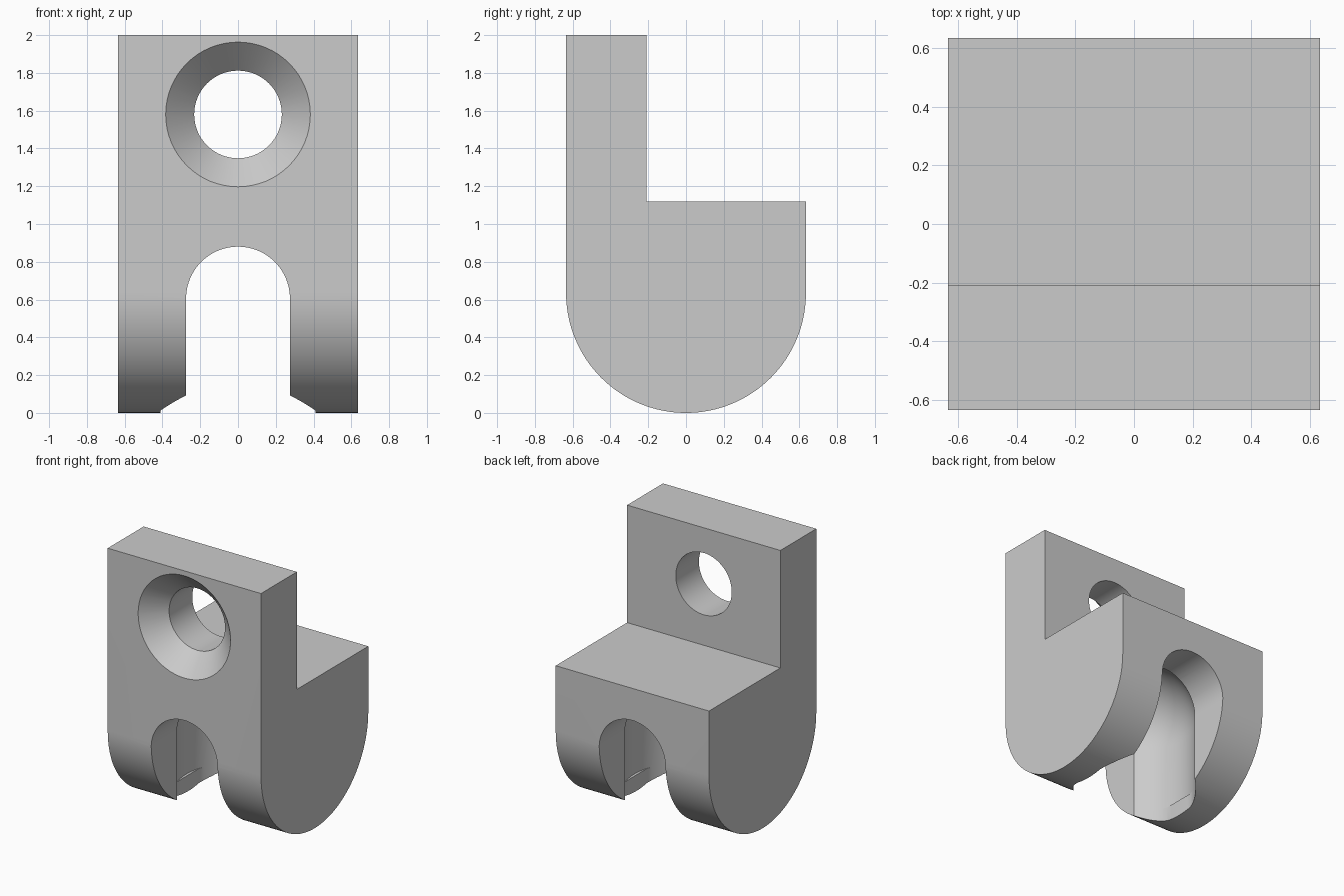
import bpy, bmesh
from math import sin, cos, pi
from mathutils import Vector

cube = bpy.data.objects.get("Cube")
if cube:
    bpy.data.objects.remove(cube, do_unlink=True)

HALF = 0.635          # half width and half depth of the block
SLOT_R, SLOT_Z = 0.275, 0.605
POCKET_R, LIP_X, LIP_Z = 0.43, 0.41, 0.12
HOLE_Z = 1.58


def finish(name, bm):
    bmesh.ops.remove_doubles(bm, verts=bm.verts, dist=1e-5)
    bmesh.ops.recalc_face_normals(bm, faces=bm.faces)
    mesh = bpy.data.meshes.new(name)
    bm.to_mesh(mesh)
    bm.free()
    obj = bpy.data.objects.new(name, mesh)
    bpy.context.scene.collection.objects.link(obj)
    return obj


def arc(radius, z, start, end, steps):
    angles = [start + (end - start) * i / steps for i in range(steps + 1)]
    return [(radius * cos(a), z + radius * sin(a)) for a in angles]


def prism(name, points, place, vector):
    """Extrude a 2D profile along a vector."""
    bm = bmesh.new()
    face = bm.faces.new([bm.verts.new(place(u, v)) for u, v in points])
    out = bmesh.ops.extrude_face_region(bm, geom=[face])
    moved = [g for g in out["geom"] if isinstance(g, bmesh.types.BMVert)]
    bmesh.ops.translate(bm, verts=moved, vec=Vector(vector))
    return finish(name, bm)


def loft(name, rings):
    """Skin closed rings of equal length and cap both ends."""
    bm = bmesh.new()
    loops = [[bm.verts.new(p) for p in ring] for ring in rings]
    n = len(loops[0])
    for a, b in zip(loops, loops[1:]):
        for i in range(n):
            j = (i + 1) % n
            bm.faces.new((a[i], a[j], b[j], b[i]))
    bm.faces.new(loops[0])
    bm.faces.new(loops[-1])
    return finish(name, bm)


def circle(radius, n=64):
    return [(radius * cos(2 * pi * i / n), radius * sin(2 * pi * i / n)) for i in range(n)]


# Bracket body: rounded base with a tall front plate
profile = [(-HALF, 2), *arc(HALF, HALF, pi, 2 * pi, 64), (HALF, 1.12), (-0.21, 1.12), (-0.21, 2)]
bracket = prism("bracket", profile, lambda u, v: (-HALF, u, v), (2 * HALF, 0, 0))

# Arched slot running front to back
arch = [(SLOT_R, -0.2), *arc(SLOT_R, SLOT_Z, 0, pi, 48), (-SLOT_R, -0.2)]
slot = prism("slot_cutter", arch, lambda u, v: (u, -1, v), (0, 2, 0))

# Domed pocket inside the slot, narrowed by a flat lip on each side at the bottom
def lip_ring(z):
    return [(max(-LIP_X, min(LIP_X, x)), y, z) for x, y in circle(POCKET_R)]

dome = arc(POCKET_R, SLOT_Z, 0, pi / 2 * 0.98, 16)
rings = [lip_ring(-0.2), lip_ring(LIP_Z)]
rings += [[(x, y, z) for x, y in circle(r)] for r, z in [(POCKET_R, LIP_Z), *dome]]
pocket = loft("pocket_cutter", rings)

# Countersunk screw hole through the plate
sink = [(0.483, -0.735), (0.232, -0.484), (0.232, 0)]
hole = loft("hole_cutter", [[(x, y, HOLE_Z + z) for x, z in circle(r)] for r, y in sink])

bpy.context.view_layer.objects.active = bracket
for cutter in (slot, pocket, hole):
    mod = bracket.modifiers.new(cutter.name, 'BOOLEAN')
    mod.operation = 'DIFFERENCE'
    mod.solver = 'EXACT'
    mod.object = cutter
    bpy.ops.object.modifier_apply(modifier=mod.name)
    bpy.data.objects.remove(cutter, do_unlink=True)

# Plain grey finish
grey = bpy.data.materials.new("light_grey")
grey.use_nodes = True
color = (0.6, 0.6, 0.6, 1)
grey.diffuse_color = color
grey.node_tree.nodes["Principled BSDF"].inputs["Base Color"].default_value = color
bracket.data.materials.clear()
bracket.data.materials.append(grey)

bpy.ops.object.select_all(action='DESELECT')
bracket.select_set(True)
bpy.ops.object.shade_smooth_by_angle(angle=pi / 6)
